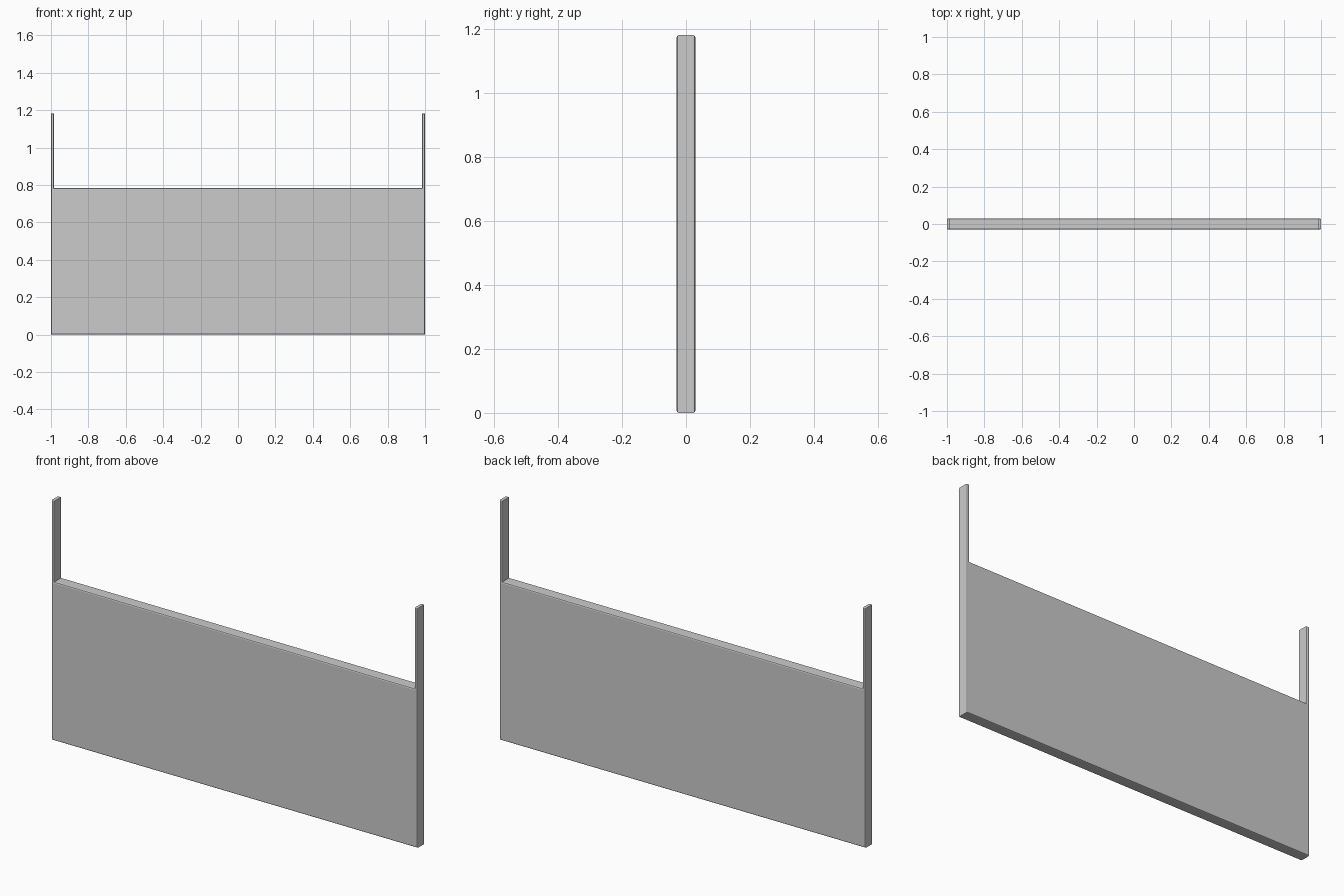
import bpy, bmesh

if "Cube" in bpy.data.objects:
    bpy.data.objects.remove(bpy.data.objects["Cube"])

HALF_X, HALF_Y = 1.0, 0.029
POST_W, POST_H, PANEL_H = 0.016, 1.182, 0.783
BEVEL = 0.006

# U-shaped outline: panel with two thin end posts (right half, then mirrored)
right = [(HALF_X, 0), (HALF_X, POST_H), (HALF_X - POST_W, POST_H), (HALF_X - POST_W, PANEL_H)]
outline = right + [(-x, z) for x, z in reversed(right)]

bm = bmesh.new()
face = bm.faces.new([bm.verts.new((x, -HALF_Y, z)) for x, z in outline])
solid = bmesh.ops.extrude_face_region(bm, geom=[face], use_keep_orig=True)
moved = [g for g in solid["geom"] if isinstance(g, bmesh.types.BMVert)]
bmesh.ops.translate(bm, verts=moved, vec=(0, 2 * HALF_Y, 0))
bmesh.ops.recalc_face_normals(bm, faces=bm.faces[:])

# soften the outline on the front and back faces
rim = [e for e in bm.edges if abs(e.verts[0].co.y - e.verts[1].co.y) < 1e-5]
bmesh.ops.bevel(bm, geom=rim, offset=BEVEL, offset_type='OFFSET', segments=2,
                profile=0.5, affect='EDGES', clamp_overlap=True)

mesh = bpy.data.meshes.new("panel_with_posts")
bm.to_mesh(mesh)
bm.free()
obj = bpy.data.objects.new("panel_with_posts", mesh)
bpy.context.collection.objects.link(obj)
